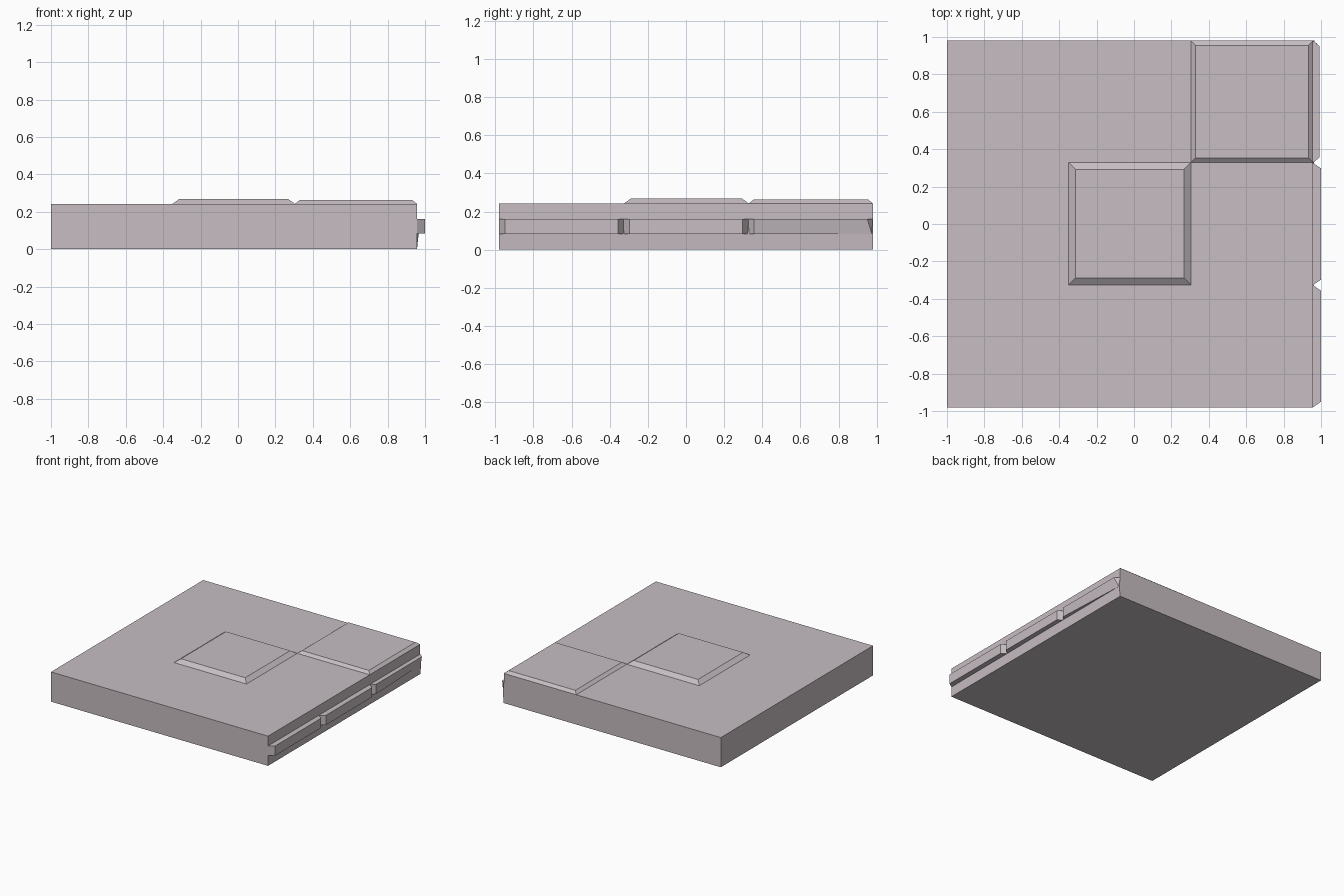
import bpy
import bmesh

# Remove the default object
cube = bpy.data.objects.get("Cube")
if cube:
    bpy.data.objects.remove(cube, do_unlink=True)

# Single stone colour
stone = bpy.data.materials.new("mauve grey stone")
stone.use_nodes = True
colour = (0.57, 0.51, 0.54, 1)
stone.diffuse_color = colour
bsdf = next(n for n in stone.node_tree.nodes if n.type == 'BSDF_PRINCIPLED')
bsdf.inputs["Base Color"].default_value = colour


def loft(name, rings, cap_first=True):
    """Join rings of four corners into a flat-faced solid."""
    bm = bmesh.new()
    loops = [[bm.verts.new(p) for p in ring] for ring in rings]
    for a, b in zip(loops, loops[1:]):
        for i in range(4):
            j = (i + 1) % 4
            bm.faces.new((a[i], a[j], b[j], b[i]))
    if cap_first:
        bm.faces.new(loops[0][::-1])
    bm.faces.new(loops[-1])
    bmesh.ops.recalc_face_normals(bm, faces=bm.faces)
    mesh = bpy.data.meshes.new(name)
    bm.to_mesh(mesh)
    bm.free()
    mesh.materials.append(stone)
    obj = bpy.data.objects.new(name, mesh)
    bpy.context.collection.objects.link(obj)
    return obj


def rect(x0, x1, y0, y1, z):
    return [(x0, y0, z), (x1, y0, z), (x1, y1, z), (x0, y1, z)]


# Slab, its lower side wall leaning out slightly towards the back corner
WALL, HALF, TOP = 0.957, 0.98, 0.242
LOW, HIGH = 0.083, 0.162
slab_rings = [rect(-1, WALL, -HALF, HALF, z) for z in (0, LOW, HIGH, TOP)]
slab_rings[1][2] = (0.966, HALF, LOW)
loft("slab", slab_rings)


# Raised tiles with bevelled rims
def tile(name, x0, x1, y0, y1, rim, height):
    loft(name, [rect(x0, x1, y0, y1, TOP),
                rect(x0 + rim, x1 - rim, y0 + rim, y1 - rim, TOP + height)], False)


tile("centre_tile", -0.35, 0.304, -0.325, 0.329, 0.037, 0.027)
tile("corner_tile", 0.304, WALL, 0.329, HALF, 0.025, 0.02)


# Row of side blocks with tapered ends
def side_block(name, y0, y1, reach, sunk_corner=False):
    t = 0.03
    outer = [(reach, y0 + t, LOW), (reach, y1 - t, LOW),
             (reach, y1 - t, HIGH), (reach, y0 + t, HIGH)]
    if sunk_corner:
        outer[1] = (0.966, y1 - 0.006, LOW)
    inner = [(WALL, y0, LOW), (WALL, y1, LOW), (WALL, y1, HIGH), (WALL, y0, HIGH)]
    loft(name, [inner, outer])


side_block("front_side_block", -HALF, -0.327, 1.0)
side_block("middle_side_block", -0.327, 0.327, 1.0)
side_block("back_side_block", 0.327, HALF, 0.993, True)
